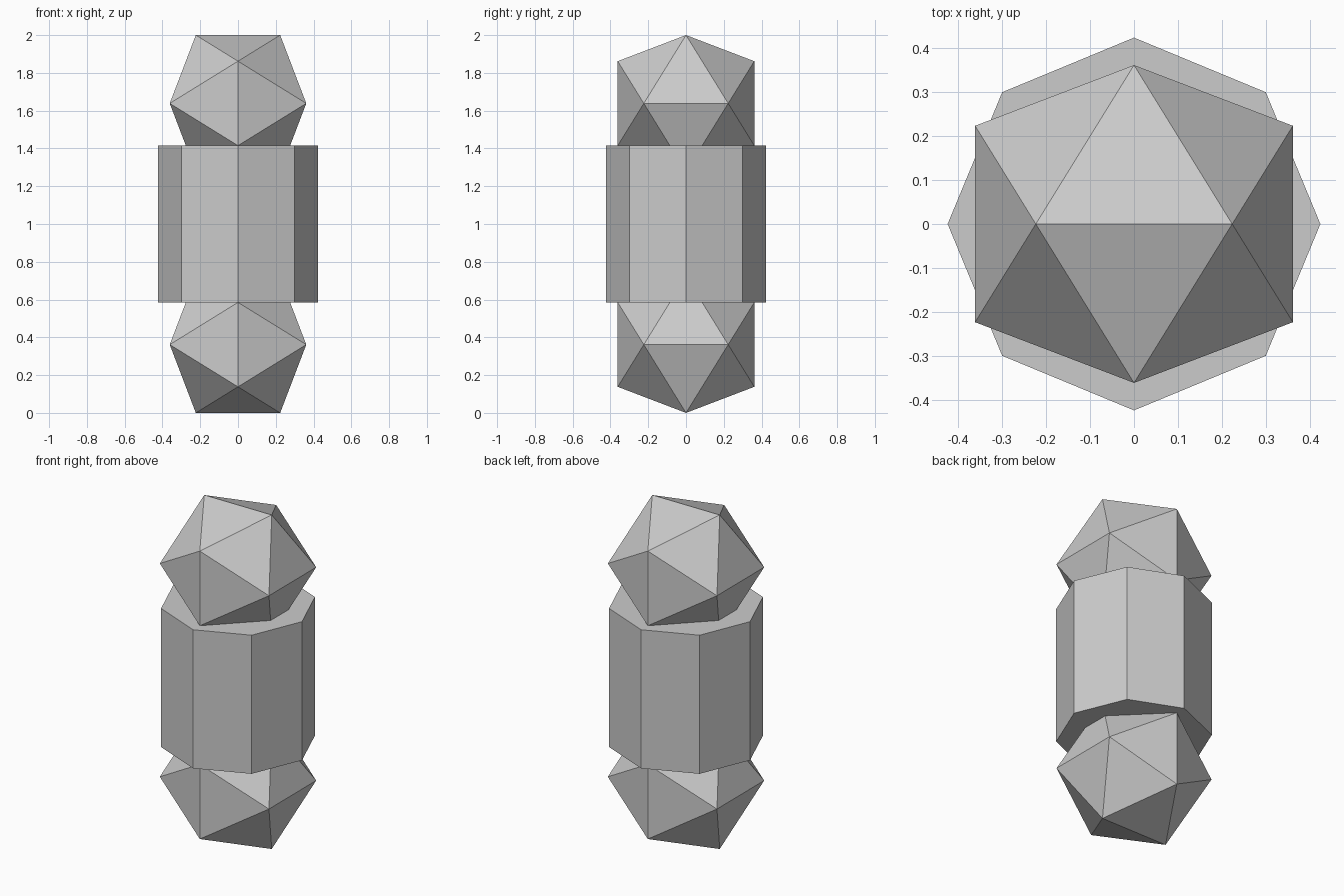
import bpy, bmesh

if "Cube" in bpy.data.objects:
    bpy.data.objects.remove(bpy.data.objects["Cube"])

A = 0.2234                      # half edge of the icosahedron
B = A * (1 + 5 ** 0.5) / 2      # golden-ratio partner
HALF_BODY = 0.415


def icosahedron(name, z):
    """Axis-aligned icosahedron: hull of three golden rectangles."""
    bm = bmesh.new()
    for s in (-A, A):
        for t in (-B, B):
            for co in ((s, 0, t), (0, t, s), (t, s, 0)):
                bm.verts.new(co)
    bmesh.ops.convex_hull(bm, input=bm.verts)
    bmesh.ops.recalc_face_normals(bm, faces=bm.faces)
    mesh = bpy.data.meshes.new(name)
    bm.to_mesh(mesh)
    bm.free()
    obj = bpy.data.objects.new(name, mesh)
    obj.location.z = z
    bpy.context.collection.objects.link(obj)


# Faceted ends
icosahedron("lower_gem", B)
icosahedron("upper_gem", 2 - B)

# Octagonal body with corners on the x and y axes
bpy.ops.mesh.primitive_cylinder_add(vertices=8, radius=0.424,
                                    depth=2 * HALF_BODY, location=(0, 0, 1))
bpy.context.object.name = "octagonal_body"
